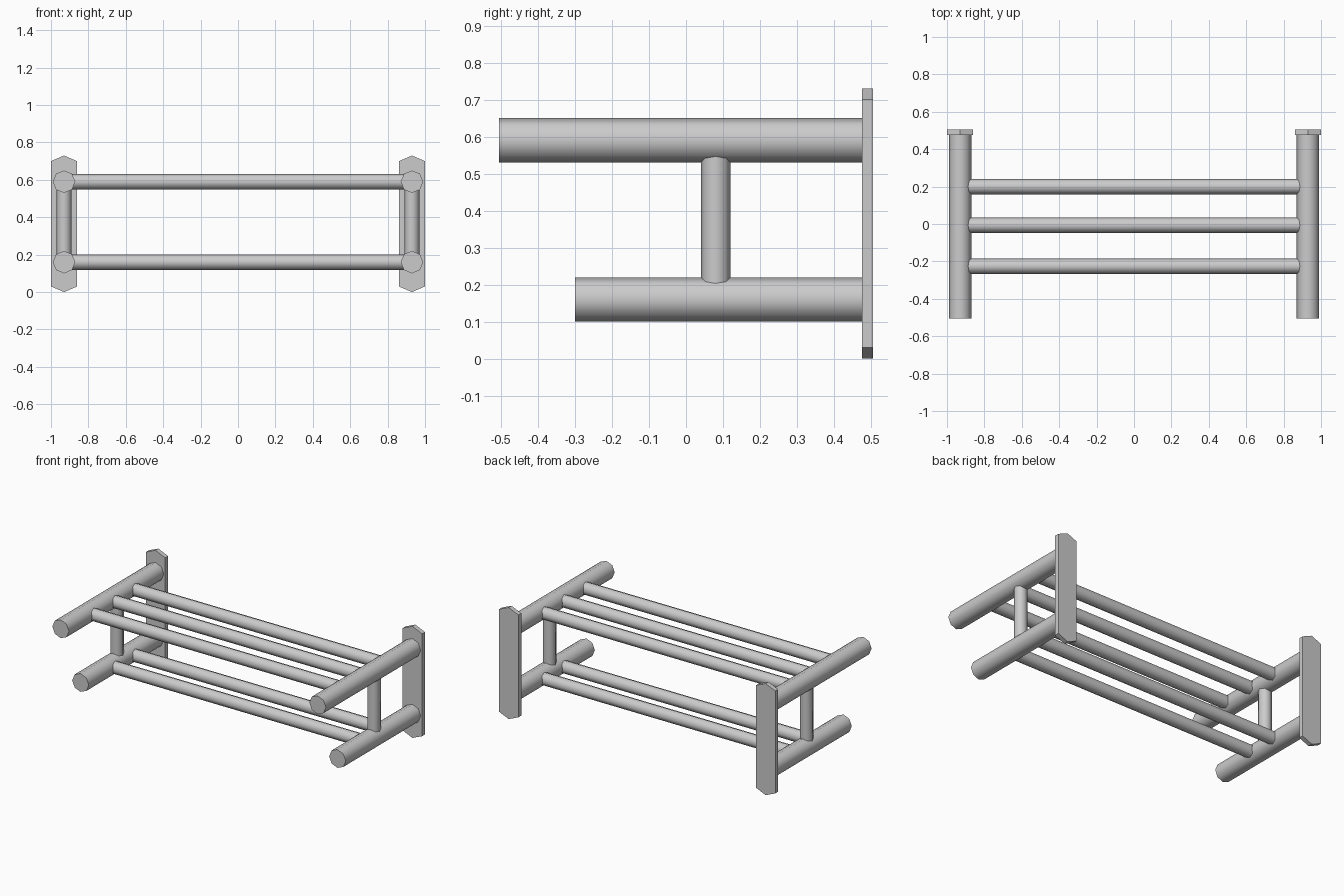
import bpy, bmesh
from math import radians
from mathutils import Vector

if "Cube" in bpy.data.objects:
    bpy.data.objects.remove(bpy.data.objects["Cube"])


def rod(name, start, end, radius, sides=8):
    """Straight low-sided tube with its corners on the main axes."""
    start, end = Vector(start), Vector(end)
    axis = end - start
    bm = bmesh.new()
    bmesh.ops.create_cone(bm, cap_ends=True, segments=sides, radius1=radius,
                          radius2=radius, depth=axis.length)
    rot = Vector((0, 0, 1)).rotation_difference(axis.normalized()).to_matrix()
    bmesh.ops.rotate(bm, verts=bm.verts, cent=(0, 0, 0), matrix=rot)
    bmesh.ops.translate(bm, verts=bm.verts, vec=(start + end) / 2)
    obj = finish(name, bm)
    bpy.ops.object.select_all(action='DESELECT')
    bpy.context.view_layer.objects.active = obj
    obj.select_set(True)
    bpy.ops.object.shade_smooth_by_angle(angle=radians(50))
    return obj


def finish(name, bm):
    bmesh.ops.recalc_face_normals(bm, faces=bm.faces)
    mesh = bpy.data.meshes.new(name)
    bm.to_mesh(mesh)
    bm.free()
    obj = bpy.data.objects.new(name, mesh)
    bpy.context.collection.objects.link(obj)
    return obj


def plate(name, x):
    """Upright wall plate with shallow pointed ends."""
    w = 0.07
    profile = [(-w, 0.03), (0, 0), (w, 0.03), (w, 0.70), (0, 0.73), (-w, 0.70)]
    bm = bmesh.new()
    face = bm.faces.new([bm.verts.new((x + px, 0.475, pz)) for px, pz in profile])
    ext = bmesh.ops.extrude_face_region(bm, geom=[face], use_keep_orig=True)
    moved = [g for g in ext['geom'] if isinstance(g, bmesh.types.BMVert)]
    bmesh.ops.translate(bm, verts=moved, vec=(0, 0.03, 0))
    return finish(name, bm)


UPPER_Z, LOWER_Z, SIDE_X = 0.59, 0.16, 0.93

# End frames: wall plate, two arms and an upright strut
for side, x in (("left", -SIDE_X), ("right", SIDE_X)):
    plate(f"{side}_wall_plate", x)
    rod(f"{side}_upper_arm", (x, -0.505, UPPER_Z), (x, 0.476, UPPER_Z), 0.06)
    rod(f"{side}_lower_arm", (x, -0.30, LOWER_Z), (x, 0.476, LOWER_Z), 0.06)
    rod(f"{side}_strut", (x, 0.08, LOWER_Z + 0.04), (x, 0.08, UPPER_Z - 0.04), 0.04)

# Cross rails: three on the upper shelf, two on the lower
for level, z, rows in (("upper", UPPER_Z, (-0.226, -0.006, 0.20)),
                       ("lower", LOWER_Z, (-0.006, 0.20))):
    for i, y in enumerate(rows, 1):
        rod(f"{level}_rail_{i}", (-0.89, y, z), (0.89, y, z), 0.041)
